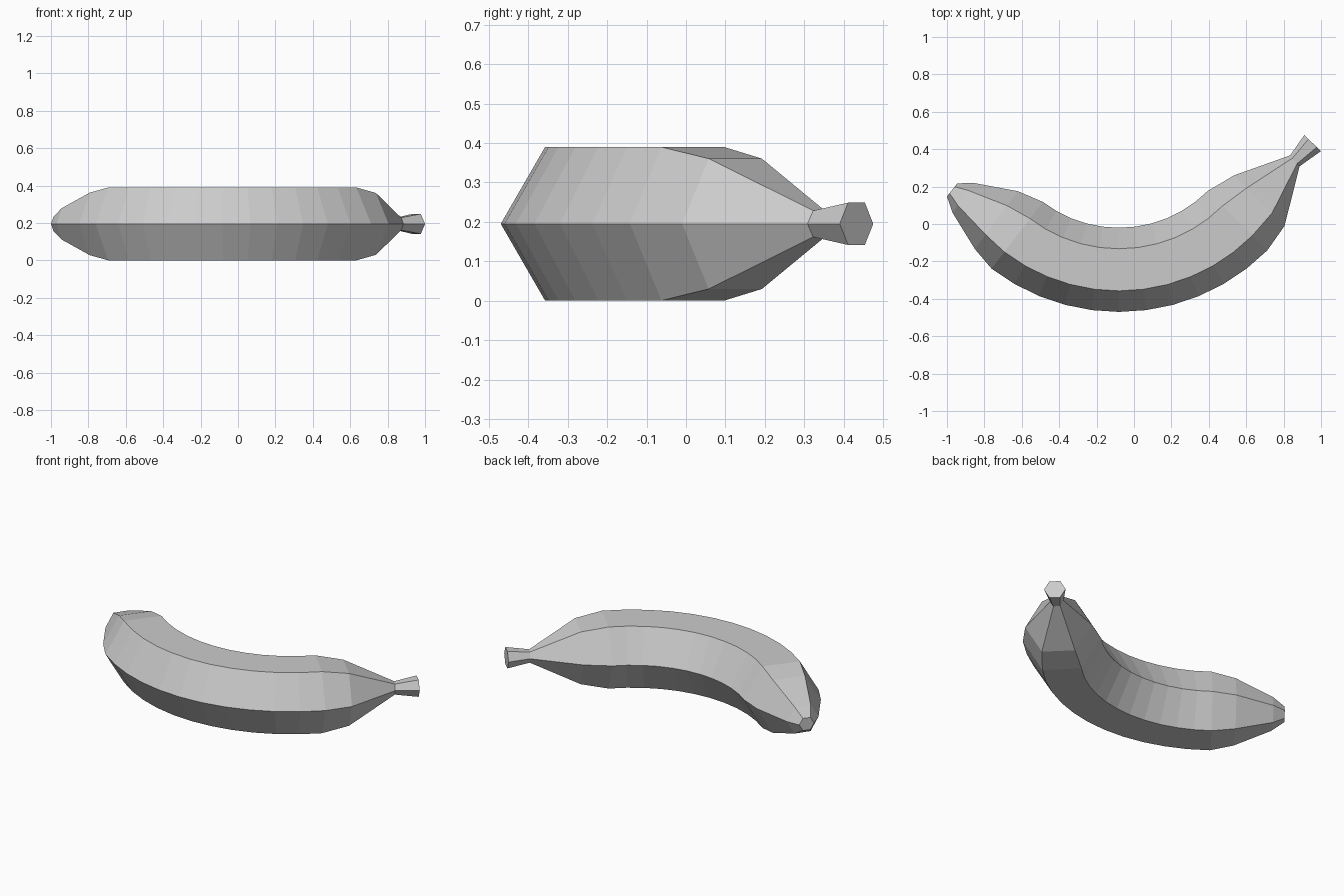
import bpy, bmesh
from math import sin, cos, radians, pi
from mathutils import Vector

if "Cube" in bpy.data.objects:
    bpy.data.objects.remove(bpy.data.objects["Cube"])

MID_Z = 0.195        # height of the banana's mid plane
ARC_C = Vector((-0.08, 0.65))
OUTER_R, INNER_R = 1.12, 0.67


def arc_ring(deg):
    """Outer and inner corner of a body section on the bend."""
    d = Vector((sin(radians(deg)), -cos(radians(deg))))
    return ARC_C + OUTER_R * d, ARC_C + INNER_R * d


# Blossom end: outer corner, inner corner of each section
rings = [((-1.0, 0.147), (-0.945, 0.217)),
         ((-0.97, 0.06), (-0.86, 0.22)),
         ((-0.85, -0.135), (-0.62, 0.175))]
# Evenly bent body
rings += [arc_ring(7.5 * i) for i in range(-5, 7)]
# Taper, neck and flared stem
rings += [((0.805, -0.01), (0.535, 0.26)),
          ((0.885, 0.308), (0.835, 0.367)),
          ((1.0, 0.39), (0.91, 0.475))]

# Bridge hexagonal sections into one skin
bm = bmesh.new()
loops = []
for outer, inner in rings:
    outer, inner = Vector(outer), Vector(inner)
    centre, half = (outer + inner) / 2, (outer - inner) / 2
    loop = []
    for k in range(6):
        a = k * pi / 3
        p = centre + half * cos(a)
        loop.append(bm.verts.new((p.x, p.y, MID_Z + half.length * sin(a))))
    loops.append(loop)
for a, b in zip(loops, loops[1:]):
    for k in range(6):
        n = (k + 1) % 6
        bm.faces.new((a[k], a[n], b[n], b[k]))
bm.faces.new(loops[0])
bm.faces.new(loops[-1])
bmesh.ops.recalc_face_normals(bm, faces=bm.faces)

mesh = bpy.data.meshes.new("banana")
bm.to_mesh(mesh)
bm.free()
bpy.context.collection.objects.link(bpy.data.objects.new("banana", mesh))
